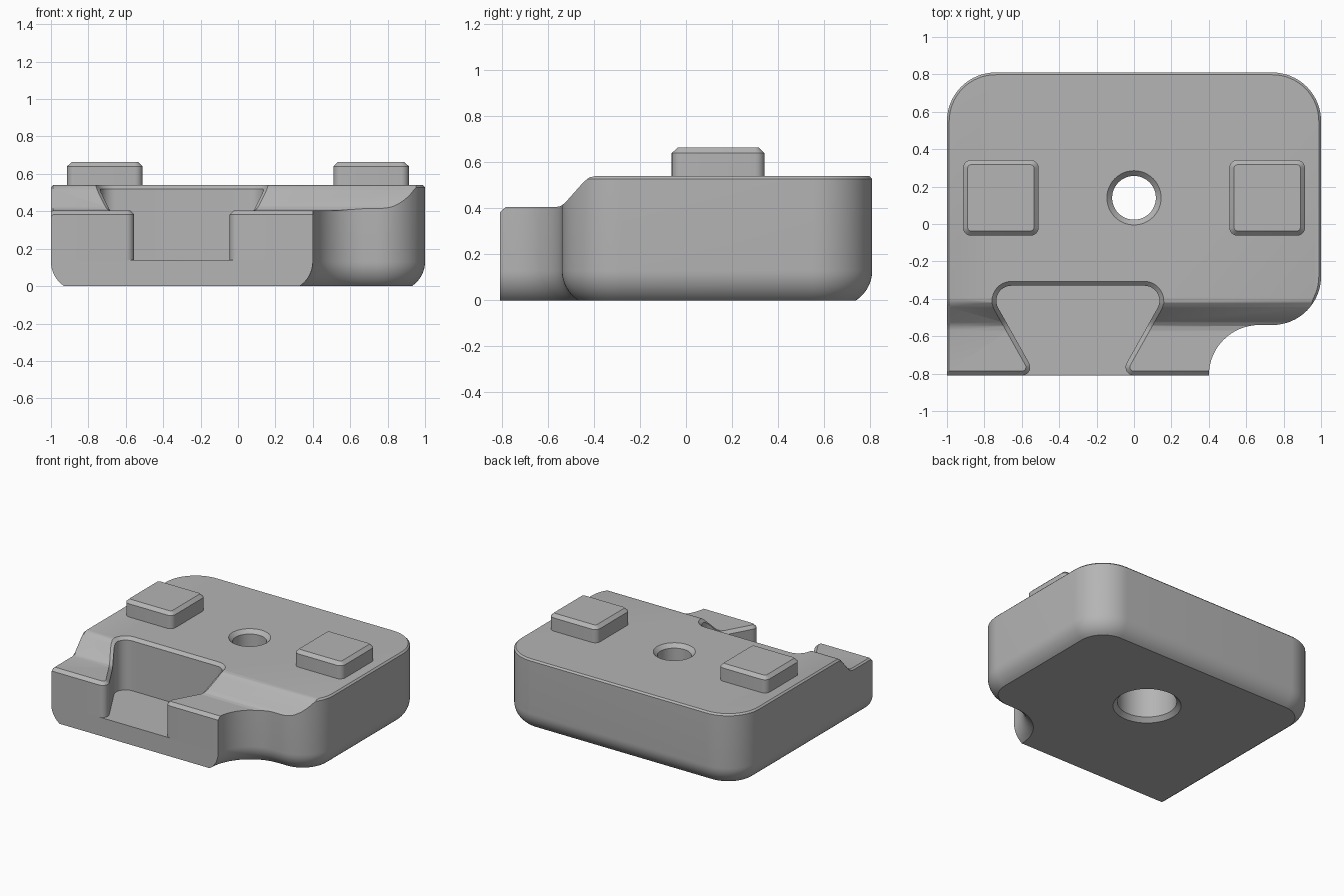
import bpy
import bmesh
from math import cos, sin, radians, pi

if "Cube" in bpy.data.objects:
    bpy.data.objects.remove(bpy.data.objects["Cube"], do_unlink=True)

GREY = (0.46, 0.46, 0.46, 1)
grey = bpy.data.materials.new("plain grey")
grey.use_nodes = True
grey.diffuse_color = GREY
grey.node_tree.nodes["Principled BSDF"].inputs["Base Color"].default_value = GREY

FRONT, BACK, TOP, SHELF = -0.81, 0.81, 0.54, 0.405
HOLE_Y = 0.14


def arc(cx, cy, r, start, end, steps=16):
    angles = [radians(start + (end - start) * i / steps) for i in range(steps + 1)]
    return [(cx + r * cos(a), cy + r * sin(a)) for a in angles]


def at_height(points, z):
    return [(x, y, z) for x, y in points]


def loft(name, rings):
    """Skin a stack of matching closed rings and cap both ends."""
    bm = bmesh.new()
    loops = [[bm.verts.new(p) for p in ring] for ring in rings]
    for a, b in zip(loops, loops[1:]):
        for i in range(len(a)):
            j = (i + 1) % len(a)
            bm.faces.new((a[i], a[j], b[j], b[i]))
    bm.faces.new(loops[0][::-1])
    bm.faces.new(loops[-1])
    bmesh.ops.recalc_face_normals(bm, faces=bm.faces)
    mesh = bpy.data.meshes.new(name)
    bm.to_mesh(mesh)
    bm.free()
    mesh.materials.append(grey)
    obj = bpy.data.objects.new(name, mesh)
    bpy.context.collection.objects.link(obj)
    return obj


def activate(obj):
    bpy.ops.object.select_all(action="DESELECT")
    obj.select_set(True)
    bpy.context.view_layer.objects.active = obj


def cut(target, cutter):
    cutter.hide_render = True
    mod = target.modifiers.new("cut", "BOOLEAN")
    mod.operation = "DIFFERENCE"
    mod.solver = "EXACT"
    mod.object = cutter
    activate(target)
    bpy.ops.object.modifier_apply(modifier=mod.name)
    bpy.data.objects.remove(cutter, do_unlink=True)


# Block outline, inset by d everywhere except along the flat front
def outline(d):
    r = 0.26 - d
    return ([(-1 + d, FRONT)]
            + arc(0.67, FRONT, 0.27 + d, 180, 90)
            + arc(0.74, -0.28, r, -90, 0)
            + arc(0.74, 0.55, r, 0, 90)
            + arc(-0.74, 0.55, r, 90, 180))


# Block body: curved lower edge, straight wall, fine top chamfer
rings = []
for i in range(9):
    a = radians(57 * (1 - i / 8))
    rings.append(at_height(outline(0.155 * (1 - cos(a))), 0.13 - 0.155 * sin(a)))
rings.append(at_height(outline(0), TOP - 0.012))
rings.append(at_height(outline(0.012), TOP))
body = loft("body", rings)

# Sloping step down to the front shelf
STEP = [(-0.395, 0.54), (-0.42, 0.535), (-0.445, 0.515), (-0.525, 0.425),
        (-0.545, 0.41), (-0.57, SHELF)]


def surface(y):
    if y >= STEP[0][0]:
        return TOP
    for (y1, z1), (y0, z0) in zip(STEP, STEP[1:]):
        if y >= y0:
            return z0 + (z1 - z0) * (y - y0) / (y1 - y0)
    return SHELF


profile = [(-0.38, 0.545)] + STEP + [(-0.785, SHELF), (-0.83, 0.365), (-0.9, 0.365),
                                     (-0.9, 0.8), (-0.38, 0.8)]
sections = [(-1.02, -0.028), (-0.988, 0), (1.1, 0)]
cut(body, loft("step_cutter", [[(x, y, z + dz) for y, z in profile] for x, dz in sections]))


# Dovetail slot, widened by d, symmetric about x = -0.3
def slot(d):
    lip = arc(0.30, -0.765, 0.045 - d, 150, 270, 10)
    corner = arc(0.356, -0.41, 0.08 + d, 90, -30, 12)
    (ax, ay), (bx, by) = corner[-1], lip[0]
    wall = [(ax + (bx - ax) * i / 30, ay + (by - ay) * i / 30) for i in range(1, 30)]
    half = corner + wall + lip + [(0.30, -0.95)]
    return [(-0.3 + u, y) for u, y in half] + [(-0.3 - u, y) for u, y in half[::-1]]


narrow, wide = slot(0), slot(0.025)
cut(body, loft("slot_cutter", [
    at_height(narrow, 0.14),
    [(x, y, surface(y) - 0.022) for x, y in narrow],
    [(x, y, surface(y) + 0.002) for x, y in wide],
    at_height(wide, 0.8)]))

# Through hole with chamfered rims and a wider bore underneath
HOLE = [(0.245, -0.01), (0.205, 0.03), (0.205, 0.26), (0.117, 0.26),
        (0.117, 0.512), (0.15, 0.545), (0.15, 0.6)]
cut(body, loft("hole_cutter", [
    at_height(arc(0, HOLE_Y, r, 0, 352.5, 47), z) for r, z in HOLE]))


# Raised pads with rounded corners and chamfered tops
def pad_ring(cx, d):
    points = []
    for i, (sx, sy) in enumerate([(1, 1), (-1, 1), (-1, -1), (1, -1)]):
        points += arc(cx + sx * 0.16, HOLE_Y + sy * 0.16, 0.042 - d, 90 * i, 90 * i + 90, 6)
    return points


parts = [body]
for side, x in (("left", 0.712), ("right", -0.712)):
    parts.append(loft(side + "_pad", [at_height(pad_ring(x, 0), 0.53),
                                      at_height(pad_ring(x, 0), 0.64),
                                      at_height(pad_ring(x, 0.025), 0.664)]))

for part in parts:
    activate(part)
    bpy.ops.object.shade_smooth_by_angle(angle=pi / 6)
